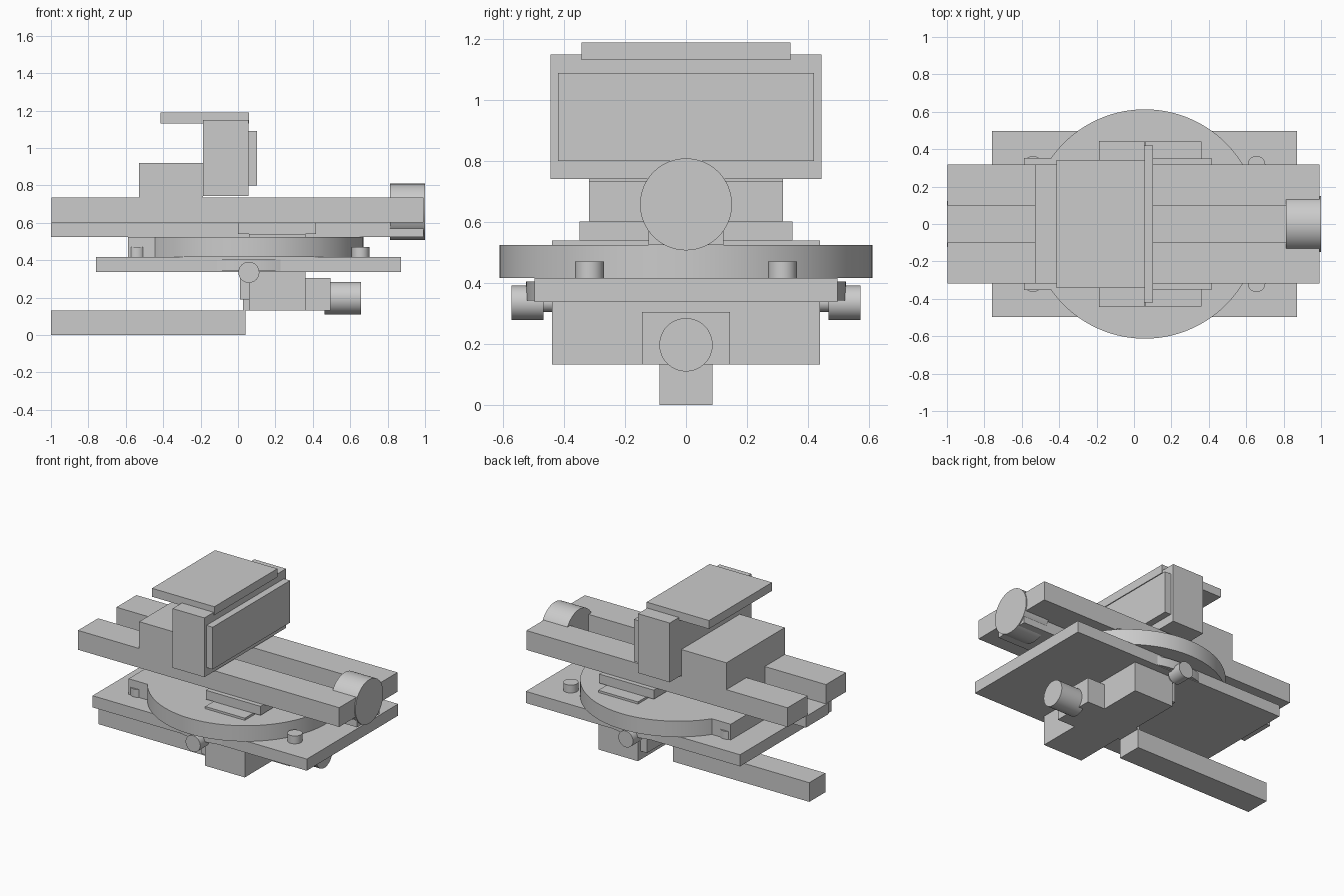
import bpy, bmesh, math
from mathutils import Matrix, Vector

if "Cube" in bpy.data.objects:
    bpy.data.objects.remove(bpy.data.objects["Cube"])

grey = bpy.data.materials.new("machine_grey")
grey.diffuse_color = (0.6, 0.6, 0.6, 1)
grey.use_nodes = True
grey.node_tree.nodes["Principled BSDF"].inputs["Base Color"].default_value = grey.diffuse_color


def finish(name, bm):
    bmesh.ops.recalc_face_normals(bm, faces=bm.faces[:])
    me = bpy.data.meshes.new(name)
    bm.to_mesh(me)
    bm.free()
    me.materials.append(grey)
    ob = bpy.data.objects.new(name, me)
    bpy.context.scene.collection.objects.link(ob)
    return ob


def box(name, x0, x1, half_y, z0, z1):
    """Box symmetric about y = 0."""
    bm = bmesh.new()
    bmesh.ops.create_cube(bm, size=1)
    bmesh.ops.scale(bm, verts=bm.verts, vec=(x1 - x0, 2 * half_y, z1 - z0))
    bmesh.ops.translate(bm, verts=bm.verts, vec=((x0 + x1) / 2, 0, (z0 + z1) / 2))
    return finish(name, bm)


def cylinder(name, start, axis, length, r, sides=64):
    """Cylinder running from start along axis 'X', 'Y' or 'Z'."""
    rot = {"X": Matrix.Rotation(math.pi / 2, 4, "Y"),
           "Y": Matrix.Rotation(-math.pi / 2, 4, "X"),
           "Z": Matrix.Identity(4)}[axis]
    step = Vector([length / 2 if a == axis else 0 for a in "XYZ"])
    bm = bmesh.new()
    bmesh.ops.create_cone(bm, cap_ends=True, segments=sides, radius1=r, radius2=r, depth=length,
                          matrix=Matrix.Translation(Vector(start) + step) @ rot)
    ob = finish(name, bm)
    bpy.context.view_layer.objects.active = ob
    ob.select_set(True)
    bpy.ops.object.shade_smooth_by_angle(angle=math.radians(35))
    ob.select_set(False)
    return ob


CX = 0.058  # pivot axis of the turntable

# Lower slide: bar, cross block and its drive
box("lower_bar", -1.0, 0.04, 0.087, 0.0, 0.132)
box("cross_block", CX, 0.36, 0.44, 0.132, 0.54)
box("cross_block_back_plate", 0.01, CX, 0.41, 0.19, 0.34)
box("cross_block_back_rib", 0.027, CX, 0.087, 0.132, 0.19)
box("lower_motor_mount", 0.36, 0.495, 0.145, 0.132, 0.305)
cylinder("lower_motor", (0.463, 0, 0.197), "X", 0.195, 0.0875)

# Base plate with turntable
box("base_plate", -0.76, 0.872, 0.497, 0.337, 0.417)
cylinder("pivot_ring", (CX, 0, 0.342), "Z", 0.063, 0.525, 96)
cylinder("turntable", (CX, 0, 0.417), "Z", 0.108, 0.613, 128)
box("turntable_tab", -0.587, -0.4, 0.352, 0.417, 0.525)
box("turntable_pad", 0.0, 0.416, 0.35, 0.54, 0.602)

# Mirrored side knobs and plate bolts
for side, s in (("front", -1), ("back", 1)):
    y0 = -0.573 if s < 0 else 0.468
    cylinder(side + "_knob", (CX, y0, 0.335), "Y", 0.105, 0.056, 40)
    cylinder(side + "_knob_shaft", (CX, -0.48 if s < 0 else 0.42, 0.335), "Y", 0.06, 0.03, 32)
    for x in (-0.54, 0.655):
        cylinder(side + "_bolt", (x, s * 0.317, 0.417), "Z", 0.054, 0.047, 40)

# Upper slide: rails with raised carriage, cut by a central channel
profile = [(-0.996, 0.602), (0.993, 0.602), (0.993, 0.735), (-0.187, 0.735),
           (-0.187, 0.92), (-0.53, 0.92), (-0.53, 0.735), (-0.996, 0.735)]
bm = bmesh.new()
face = bm.faces.new([bm.verts.new((x, -0.318, z)) for x, z in profile])
ext = bmesh.ops.extrude_face_region(bm, geom=[face])
bmesh.ops.translate(bm, vec=(0, 0.636, 0),
                    verts=[v for v in ext["geom"] if isinstance(v, bmesh.types.BMVert)])
rails = finish("rails_and_carriage", bm)
for name, x0, x1 in (("rear_channel_cutter", -1.1, -0.53), ("main_channel_cutter", -0.187, 1.1)):
    cutter = box(name, x0, x1, 0.1, 0.55, 0.8)
    cutter.hide_render = True
    cutter.hide_set(True)
    mod = rails.modifiers.new(name, "BOOLEAN")
    mod.operation, mod.object, mod.solver = "DIFFERENCE", cutter, "EXACT"
box("rail_spine", -1.0, 0.993, 0.123, 0.525, 0.602)
cylinder("upper_motor", (0.812, 0, 0.658), "X", 0.188, 0.151)

# Upright head
box("head_block", -0.187, 0.055, 0.444, 0.742, 1.15)
box("head_face_plate", 0.055, 0.102, 0.421, 0.80, 1.09)
box("top_plate", -0.415, 0.06, 0.343, 1.132, 1.19)
